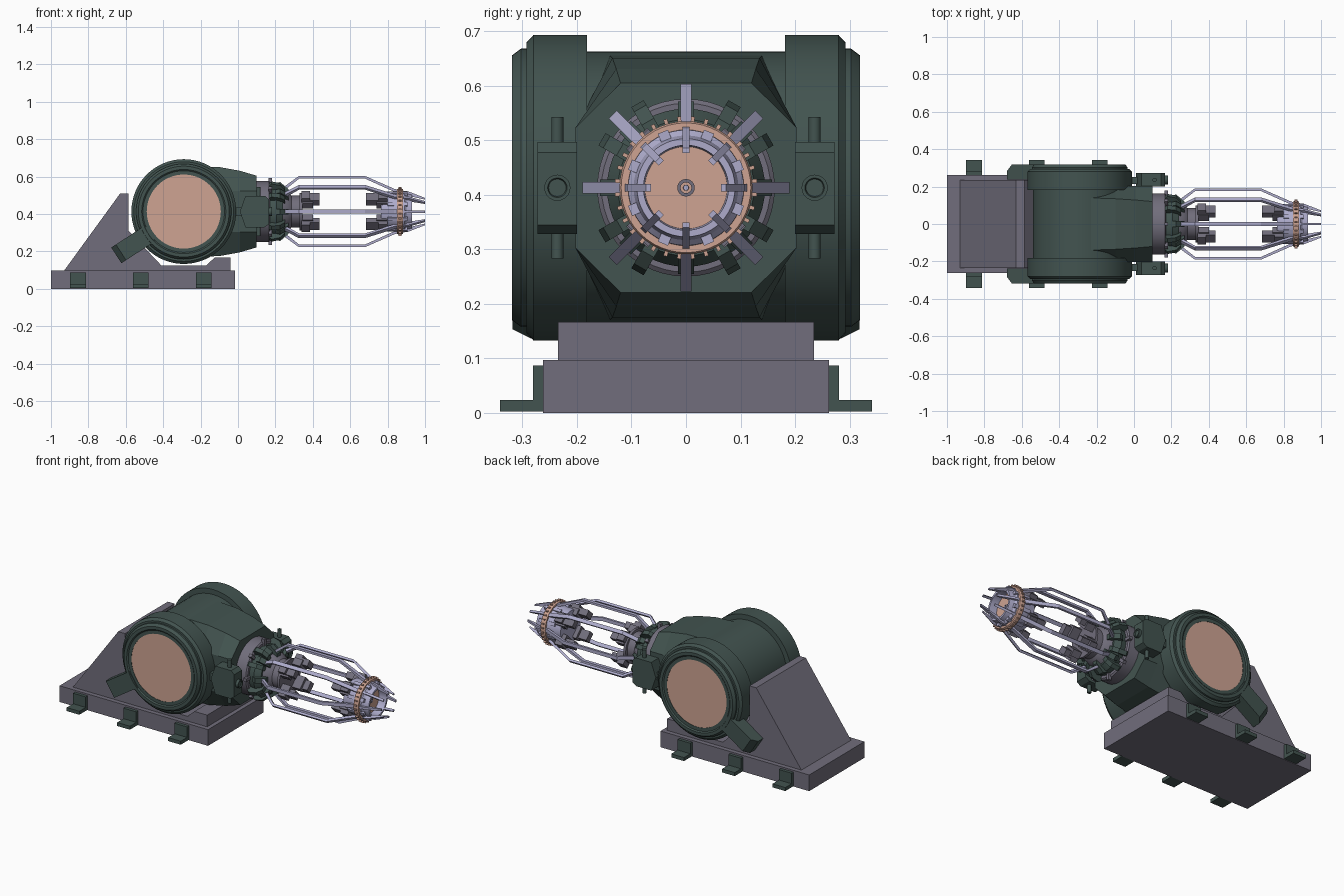
import bpy, bmesh, math
from mathutils import Matrix, Vector

if "Cube" in bpy.data.objects:
    bpy.data.objects.remove(bpy.data.objects["Cube"])

CZ = 0.413          # height of the main axis
BX = -0.29          # x of the big drum axis


def mat(name, c):
    m = bpy.data.materials.new(name)
    m.diffuse_color = (*c, 1)
    m.use_nodes = True
    m.node_tree.nodes["Principled BSDF"].inputs["Base Color"].default_value = m.diffuse_color
    return m


GREEN = mat("dark green metal", (0.055, 0.088, 0.080))
GREY = mat("purple grey metal", (0.165, 0.155, 0.200))
LAV = mat("pale lavender metal", (0.42, 0.41, 0.60))
COPPER = mat("copper", (0.62, 0.37, 0.29))


def finish(name, bm, m, smooth=True):
    bmesh.ops.recalc_face_normals(bm, faces=bm.faces)
    me = bpy.data.meshes.new(name)
    bm.to_mesh(me)
    bm.free()
    ob = bpy.data.objects.new(name, me)
    bpy.context.collection.objects.link(ob)
    me.materials.append(m)
    if smooth:
        bpy.context.view_layer.objects.active = ob
        ob.select_set(True)
        bpy.ops.object.shade_smooth_by_angle(angle=math.radians(25))
        ob.select_set(False)
    return ob


def loft(bm, rings, cap=True):
    vs = [[bm.verts.new(p) for p in r] for r in rings]
    n = len(vs[0])
    for a, b in zip(vs, vs[1:]):
        for i in range(n):
            bm.faces.new((a[i], a[(i + 1) % n], b[(i + 1) % n], b[i]))
    if cap:
        bm.faces.new(vs[0])
        bm.faces.new(vs[-1])


def prism(bm, pts, y0, y1, mx=Matrix()):
    """Extrude an x-z outline from y0 to y1."""
    loft(bm, [[mx @ Vector((x, y, z)) for x, z in pts] for y in (y0, y1)])


def box(bm, x, y, z):
    prism(bm, [(x[0], z[0]), (x[1], z[0]), (x[1], z[1]), (x[0], z[1])], *y)


def lathe(name, prof, m, axis='x', seg=48, off=(0, 0, CZ)):
    """Spin (axial, radius) points around the x or y axis."""
    bm = bmesh.new()
    rings = []
    for a, r in prof:
        ring = []
        for i in range(seg):
            t = 2 * math.pi * i / seg
            u, v = max(r, 1e-4) * math.cos(t), max(r, 1e-4) * math.sin(t)
            ring.append(Vector((a, u, v) if axis == 'x' else (u, a, v)) + Vector(off))
        rings.append(ring)
    loft(bm, rings)
    return finish(name, bm, m)


def radial(name, pts, width, angles, m):
    """Repeat an (x, radius) outline around the main axis."""
    bm = bmesh.new()
    for a in angles:
        mx = Matrix.Translation((0, 0, CZ)) @ Matrix.Rotation(math.radians(a), 4, 'X')
        prism(bm, pts, -width / 2, width / 2, mx)
    return finish(name, bm, m, False)


def rect(x0, x1, r0, r1):
    return [(x0, r0), (x1, r0), (x1, r1), (x0, r1)]


def steps(n, start=0):
    return [start + 360 * i / n for i in range(n)]


# base plate, sloped cradle and floor clamps
bm = bmesh.new()
box(bm, (-1, -0.015), (-0.262, 0.262), (0, 0.097))
finish("base_plate", bm, GREY, False)
bm = bmesh.new()
prism(bm, [(-.93, .097), (-.63, .51), (-.585, .51), (-.585, .31), (-.41, .125),
           (-.17, .125), (-.125, .167), (-.04, .167), (-.04, .097)], -0.235, 0.235)
finish("cradle", bm, GREY, False)
bm = bmesh.new()
for s in (-1, 1):
    for x in (-0.855, -0.52, -0.183):
        xs = (x - 0.042, x + 0.042)
        box(bm, xs, (s * 0.26, s * 0.281), (0.003, 0.087))
        box(bm, xs, (s * 0.281, s * 0.341), (0.003, 0.024))
finish("floor_clamps", bm, GREEN, False)

# big sideways drum with stepped end rings
half = [(.182, .25), (.182, .28), (.280, .28), (.293, .266), (.293, .255),
        (.303, .255), (.319, .243), (.319, .225), (.313, .218), (.313, .198)]
half.append((.306, .198))
half.append((.306, 0))
lathe("drum", [(-y, r) for y, r in reversed(half)] + half, GREEN, 'y', 64, (BX, 0, CZ))
for s, n in ((-1, "front"), (1, "back")):
    lathe(n + "_copper_disc", [(s * .300, 0), (s * .300, .198), (s * .311, .198), (s * .311, 0)],
          COPPER, 'y', 64, (BX, 0, CZ))

# drum levers pointing down and back
bm = bmesh.new()
mx = Matrix.Translation((BX, 0, CZ)) @ Matrix.Rotation(math.radians(33), 4, 'Y').inverted()
for s in (-1, 1):
    rings = []
    for r, y1 in ((-.215, .318), (-.40, .318), (-.43, .285)):
        rings.append([mx @ Vector((r, s * y, z)) for y, z in
                      ((.237, -.05), (y1, -.05), (y1, .05), (.237, .05))])
    loft(bm, rings)
finish("drum_levers", bm, GREEN, False)

# octagonal nose block
bm = bmesh.new()
rings = []
for x, h, t in ((-.25, .243, .14), (-.10, .238, .135), (.01, .218, .128), (.098, .192, .12)):
    o = [(t, h), (.203, .11), (.203, -.11), (t, -h)]
    o += [(-y, -z) for y, z in o]
    rings.append([(x, y, CZ + z) for y, z in o])
loft(bm, rings)
finish("nose_block", bm, GREEN, False)

# side actuators with pins
bm = bmesh.new()
for s in (-1, 1):
    prism(bm, [(.01, .413), (.04, .497), (.145, .497), (.165, .478), (.165, .345),
               (.14, .328), (.04, .328)], s * .2, s * .272)
    box(bm, (-.03, .03), (s * .215, s * .25), (.39, .436))
finish("side_actuators", bm, GREEN, False)
for s, n in ((-1, "front"), (1, "back")):
    lathe(n + "_actuator_cap", [(.15, 0), (.15, .024), (.182, .024), (.182, .018), (.176, .016), (.176, 0)],
          GREEN, 'x', 20, (0, s * .236, CZ))
    bm = bmesh.new()
    bmesh.ops.create_cone(bm, cap_ends=True, segments=16, radius1=.011, radius2=.011, depth=.26,
                          matrix=Matrix.Translation((.11, s * .236, CZ)))
    finish(n + "_actuator_pin", bm, GREEN)

# rotating collar and clamps
lathe("collar", [(.09, 0), (.09, .15), (.098, .163), (.165, .163), (.172, .155), (.172, 0)], GREY)
lathe("clamp_ring", [(.17, 0), (.17, .14), (.205, .145), (.24, .125), (.24, 0)], GREEN)
quad = [a + b for a in (0, 90, 180, 270) for b in (30, 60)]
radial("collar_clamps", [(.165, .12), (.165, .165), (.18, .178), (.225, .168), (.25, .14), (.25, .11)],
       .026, quad, GREEN)
radial("collar_posts", rect(.162, .182, .14, .180), .018, steps(8), GREY)
radial("bar_feet", [(.20, .10), (.20, .15), (.225, .158), (.27, .12), (.27, .10)], .03, steps(8), GREEN)
lathe("barrel_root", [(.23, 0), (.23, .118), (.265, .105), (.285, .085), (.33, .085), (.33, .1),
                      (.345, .1), (.345, 0)], GREY)

# cage bars
radial("cage_bars", [(.235, .115), (.245, .132), (.325, .190), (.68, .190), (.835, .122), (.86, .115),
                     (.86, .103), (.83, .108), (.677, .177), (.328, .177), (.25, .115)],
       .021, steps(8), LAV)

# inner jaw blocks at both ends of the cage
diag = steps(4, 45)
radial("rear_jaws", [(.34, .065), (.34, .128), (.385, .128), (.385, .112), (.435, .112),
                     (.435, .075), (.385, .075), (.385, .065)], .055, diag, GREY)
radial("rear_jaw_pads", rect(.345, .40, .06, .10), .075, diag, GREY)
radial("front_jaws", [(.80, .065), (.80, .125), (.75, .125), (.75, .112), (.685, .112),
                      (.685, .075), (.75, .075), (.75, .065)], .055, diag, GREY)
radial("front_jaw_pads", rect(.74, .80, .06, .10), .075, diag, GREY)

# muzzle: open tube, copper toothed ring, prongs
lathe("muzzle_tube", [(.765, 0), (.765, .095), (.80, .1), (.845, .108), (.89, .106), (.90, .096), (.93, .09),
                      (.93, .078), (.87, .075), (.87, 0)], LAV)
lathe("muzzle_shadow_ring", [(.868, .064), (.868, .0755), (.876, .0755), (.876, .064)], GREY)
lathe("copper_ring", [(.85, .10), (.85, .119), (.856, .122), (.876, .122), (.882, .119), (.882, .10)], COPPER)
radial("copper_teeth", rect(.858, .874, .115, .131), .007, steps(32, 5.6), COPPER)
radial("muzzle_lugs", rect(.80, .905, .09, .111), .02, steps(8, 22.5), LAV)
radial("prongs", [(.85, .105), (.87, .113), (.91, .108), (1.0, .073), (1.0, .064), (.91, .084), (.85, .09)],
       .013, steps(8), LAV)

# muzzle face details
radial("face_dots", rect(.868, .873, .056, .061), .005, steps(32), GREY)
radial("face_slots", rect(.868, .873, .04, .051), .003, steps(32, 5.6), GREY)
lathe("face_copper_ring", [(.865, .025), (.865, .036), (.878, .036), (.878, .025)], COPPER, seg=32)
lathe("face_hub", [(.865, 0), (.865, .016), (.885, .016), (.885, .010), (.875, .010), (.875, 0)], GREY, seg=24)
lathe("face_hub_tip", [(.87, 0), (.87, .006), (.889, .005), (.889, 0)], LAV, seg=16)
